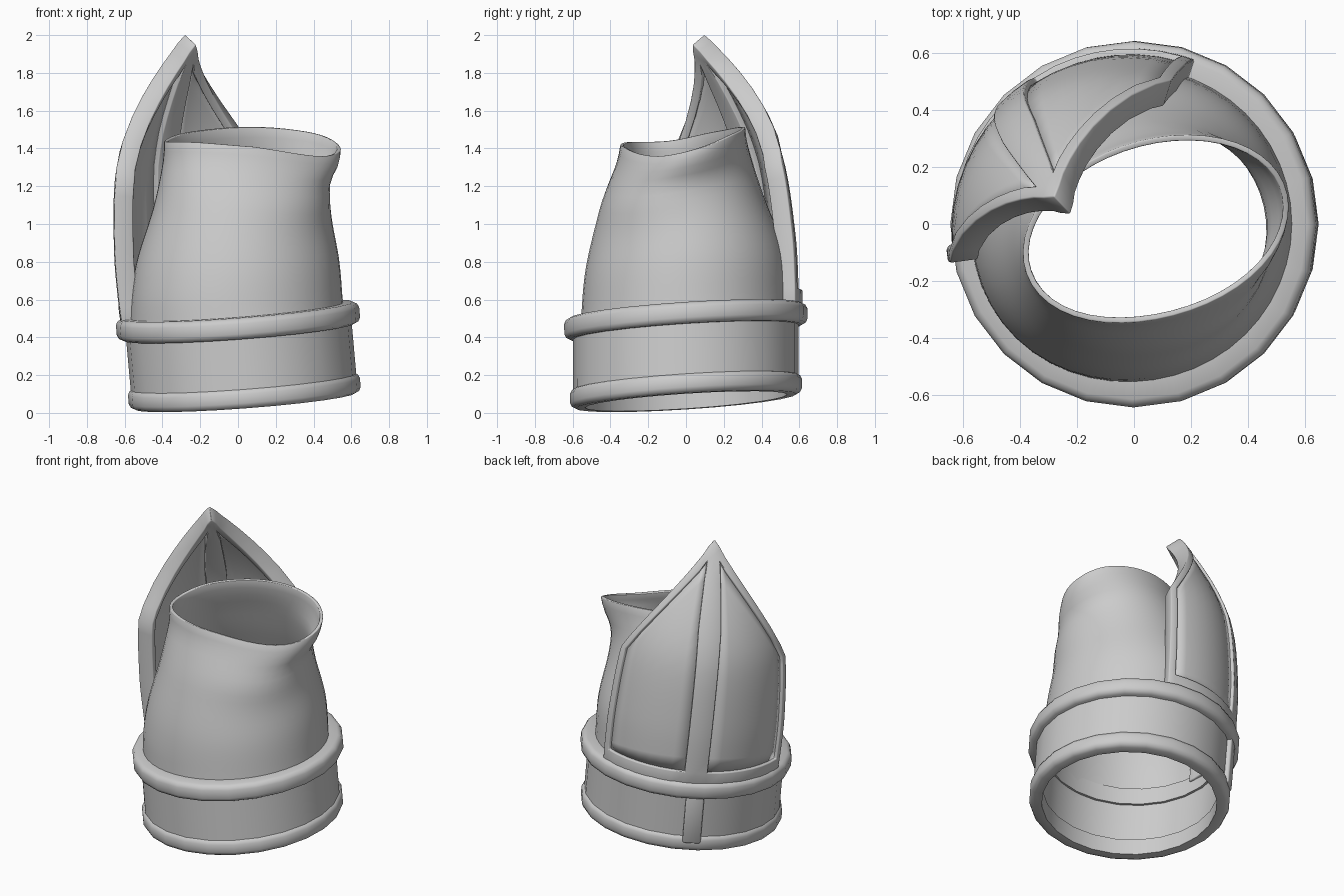
import bpy, bmesh
from math import sin, cos, tau, radians, exp

if "Cube" in bpy.data.objects:
    bpy.data.objects.remove(bpy.data.objects["Cube"])

AIM = radians(129.5)    # direction the pointed plate faces
SPAN = radians(60)      # half of its angular width


def lerp(table, t):
    """Interpolate rows (t, values...) with smooth (Catmull-Rom) blending."""
    n = len(table)
    t = min(max(t, table[0][0]), table[-1][0])
    i = next(k for k in range(n - 1) if t <= table[k + 1][0])
    a, b = table[i], table[i + 1]
    p, q = table[max(i - 1, 0)], table[min(i + 2, n - 1)]
    h = b[0] - a[0]
    s = (t - a[0]) / h
    out = []
    for k in range(1, len(a)):
        m0 = (b[k] - p[k]) / (b[0] - p[0]) * h
        m1 = (q[k] - a[k]) / (q[0] - a[0]) * h
        out.append((2*s**3 - 3*s*s + 1)*a[k] + (s**3 - 2*s*s + s)*m0
                   + (3*s*s - 2*s**3)*b[k] + (s**3 - s*s)*m1)
    return out


def tilted(ang, r, z):
    """Point on the leaning cuff axis."""
    x = -0.09 * (z - 0.485) + r * cos(ang)
    y = -0.05 * max(z - 0.485, 0) + r * sin(ang)
    return (x, y, z + 0.075 * x + 0.065 * y)


def make(name, verts, faces, solid=0, bevel=0, angle=35):
    me = bpy.data.meshes.new(name)
    me.from_pydata(verts, [], faces)
    bm = bmesh.new()
    bm.from_mesh(me)
    loose = [v for v in bm.verts if not v.link_faces]
    bmesh.ops.delete(bm, geom=loose, context='VERTS')
    bm.to_mesh(me)
    bm.free()
    ob = bpy.data.objects.new(name, me)
    bpy.context.collection.objects.link(ob)
    if solid:
        m = ob.modifiers.new("thickness", 'SOLIDIFY')
        m.thickness, m.offset = solid, -1
    if bevel:
        m = ob.modifiers.new("bevel", 'BEVEL')
        m.width, m.segments, m.limit_method = bevel, 2, 'ANGLE'
        m.angle_limit = radians(40)
    bpy.ops.object.select_all(action='DESELECT')
    ob.select_set(True)
    bpy.context.view_layer.objects.active = ob
    bpy.ops.object.shade_smooth_by_angle(angle=radians(angle))
    return ob


def grid_faces(rows, cols, wrap_c=False, wrap_r=False, keep=lambda i, j: True):
    return [(i*cols + j, i*cols + (j+1) % cols,
             ((i+1) % rows)*cols + (j+1) % cols, ((i+1) % rows)*cols + j)
            for i in range(rows if wrap_r else rows - 1)
            for j in range(cols if wrap_c else cols - 1) if keep(i, j)]


def ring(name, section, n=24):
    verts = [tilted(tau*j/n, r, z) for r, z in section for j in range(n)]
    make(name, verts, grid_faces(len(section), n, True, True), angle=50)


def rounded(r0, r1, z, h):
    return [(r0, z-h), (r1-0.03, z-h), (r1-0.01, z-h+0.01), (r1, z-h+0.03),
            (r1, z+h-0.03), (r1-0.01, z+h-0.01), (r1-0.03, z+h), (r0, z+h)]


# cuff: two rounded rings and the band between them
ring("lower_ring", rounded(0.535, 0.614, 0.113, 0.054))
ring("upper_ring", rounded(0.535, 0.644, 0.485, 0.057))
ring("cuff_band", [(0.55, 0.1), (0.597, 0.1), (0.597, 0.5), (0.55, 0.5)])

# upright bar on the band, below the plate ridge
bar = [tilted(AIM + 0.02 + a, 0.622, z) for z in (0.12, 0.3, 0.5) for a in (-0.09, 0, 0.09)]
make("band_bar", bar, grid_faces(3, 3), solid=0.06, bevel=0.012)

# sleeve: z, centre x, centre y, radius x, radius y
SLEEVE = [(0.36, 0.00, 0.0, 0.58, 0.575), (0.5, -0.005, 0.0, 0.565, 0.555),
          (0.8, 0.0, 0.0, 0.535, 0.525), (1.1, 0.02, -0.02, 0.462, 0.43),
          (1.25, 0.035, -0.02, 0.443, 0.375), (1.36, 0.07, -0.016, 0.46, 0.335),
          (1.44, 0.078, -0.014, 0.465, 0.318)]
# lip height around the mouth, by angle in degrees
LIP = [(-90, -0.03), (-40, -0.08), (0, -0.04), (45, 0.04), (90, 0.075),
       (135, 0.05), (180, 0.0), (230, -0.007), (270, -0.03)]
N, R = 48, 22
verts = []
for i in range(R + 1):
    t = i / R
    z0 = 0.36 + 1.08 * t
    cx, cy, rx, ry = lerp(SLEEVE, z0)
    for j in range(N):
        a = tau * j / N
        # soft fullness at the front left and under the front right lip
        full = 0.03 * max(0, cos(a - radians(222)))**4 * (1 - 0.6*t) * min(1, 4*t)
        full += 0.035 * max(0, cos(a + radians(42)))**4 * exp(-((t - 0.78)/0.16)**2)
        x, y = cx + (rx + full)*cos(a), cy + (ry + full)*sin(a)
        y += 0.17 * (x - cx) * t**3
        low = 0.075*x + 0.065*y
        lip = lerp(LIP, (360*j/N + 90) % 360 - 90)[0]
        verts.append((x, y, z0 + low*(1 - t) + lip*t**1.5))
make("sleeve", verts, grid_faces(R + 1, N, True), solid=0.02, bevel=0.004)

# pointed plate: radius against height
PLATE = [(0.5, 0.618), (0.65, 0.624), (0.9, 0.622), (1.29, 0.583), (1.5, 0.515),
         (1.75, 0.39), (2.018, 0.225)]
Z0, ZC, ZT = 0.5, 1.29, 2.018
HALF = 9
ROWS = 16


def plate_verts(inset):
    us = [0.115 + 0.815*k/(HALF - 2) for k in range(HALF - 1)] + [1.0]
    us = [-u for u in reversed(us)] + [0.0] + us
    out = []
    for i in range(ROWS + 1):
        for u in us:
            a = abs(u)
            zt = ZT - (ZT - ZC) * (0.42*a + 0.58*a**2.3)
            lo, hi = Z0 + 0.11, zt - 0.085
            z = Z0 if i == 0 else zt if i == ROWS else lo + (hi - lo)*(i - 1)/(ROWS - 2)
            r = lerp(PLATE, z)[0]
            w = SPAN * u
            if a < 0.13:       # keep the ridge an even width
                w *= 0.58 / max(r, 0.5)
            out.append(tilted(AIM + w, r - inset, z))
    return out


COLS = 2*HALF + 1


def is_frame(i, j):
    return i in (0, ROWS - 1) or j in (0, COLS - 2, HALF - 1, HALF)


# raised frame with centre ridge, and the thin panels set into it
make("plate_frame", plate_verts(0), grid_faces(ROWS + 1, COLS, keep=is_frame),
     solid=0.1, bevel=0.006)
make("plate_panels", plate_verts(0.02), grid_faces(ROWS + 1, COLS, keep=lambda i, j: not is_frame(i, j)),
     solid=0.05)
